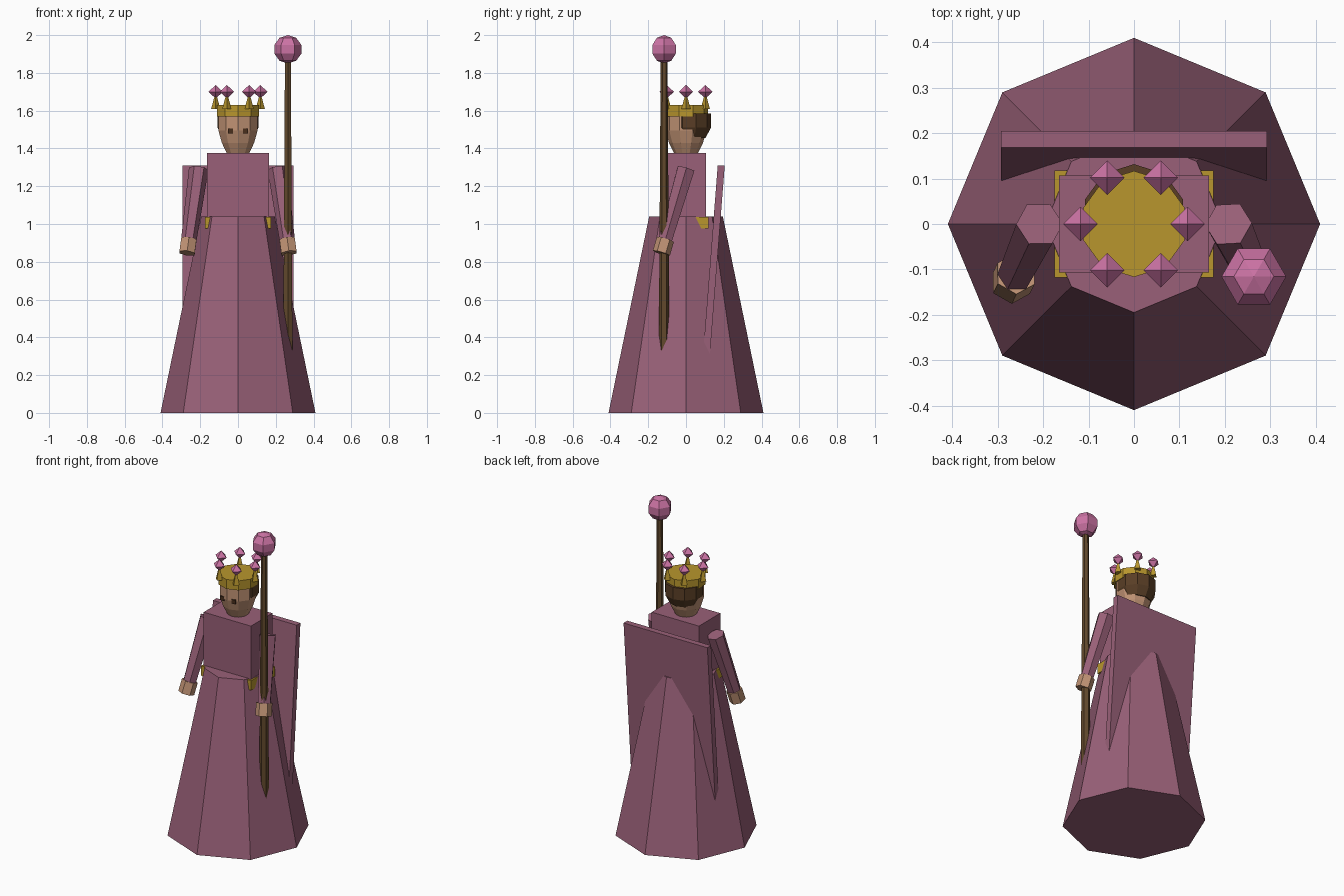
import bpy, bmesh, math
from mathutils import Vector, Matrix

if "Cube" in bpy.data.objects:
    bpy.data.objects.remove(bpy.data.objects["Cube"])


def material(name, rgb):
    m = bpy.data.materials.new(name)
    m.diffuse_color = (*rgb, 1)
    m.use_nodes = True
    m.node_tree.nodes["Principled BSDF"].inputs["Base Color"].default_value = m.diffuse_color
    return m


ROBE = material("mauve_cloth", (0.32, 0.118, 0.188))
GEM = material("pink_gem", (0.60, 0.17, 0.37))
GOLD = material("gold", (0.48, 0.305, 0.026))
SKIN = material("skin", (0.53, 0.29, 0.175))
WOOD = material("dark_wood", (0.122, 0.066, 0.025))
HAIR = material("brown_hair", (0.10, 0.048, 0.019))
EYE = material("dark_eye", (0.065, 0.028, 0.012))


def finish(name, bm, mat):
    bmesh.ops.recalc_face_normals(bm, faces=bm.faces)
    me = bpy.data.meshes.new(name)
    bm.to_mesh(me)
    bm.free()
    me.materials.append(mat)
    ob = bpy.data.objects.new(name, me)
    bpy.context.collection.objects.link(ob)
    return ob


def lathe(name, profile, n, mat, loc=(0, 0, 0), phase=-90, axis=(0, 0, 1)):
    """Stack n-sided rings (radius, height) along an axis; radius 0 makes a tip."""
    bm = bmesh.new()
    q = Vector((0, 0, 1)).rotation_difference(Vector(axis))
    rings = []
    for r, z in profile:
        angles = [math.radians(phase) + math.tau * i / n for i in range(n if r else 1)]
        rings.append([bm.verts.new(q @ Vector((r * math.cos(a), r * math.sin(a), z)) + Vector(loc))
                      for a in angles])
    for a, b in zip(rings, rings[1:]):
        for i in range(n):
            j = (i + 1) % n
            vs = [a[i % len(a)], a[j % len(a)], b[j % len(b)], b[i % len(b)]]
            bm.faces.new(list(dict.fromkeys(vs)))
    for ring in (rings[0], rings[-1]):
        if len(ring) > 1:
            bm.faces.new(ring)
    return finish(name, bm, mat)


def box(name, lo, hi, mat, shear=0):
    """Box between two corners; shear slides y with height below the top."""
    bm = bmesh.new()
    lo, hi = Vector(lo), Vector(hi)
    bmesh.ops.create_cube(bm, size=1, matrix=Matrix.Translation((lo + hi) / 2)
                          @ Matrix.Diagonal((*(hi - lo), 1)))
    for v in bm.verts:
        v.co.y -= shear * (hi.z - v.co.z)
    return finish(name, bm, mat)


# Robe, belt and cape
lathe("skirt", [(0.41, 0), (0.195, 1.04)], 8, ROBE)
box("torso", (-0.165, -0.107, 1.0), (0.165, 0.107, 1.375), ROBE)
box("belt", (-0.175, -0.118, 0.975), (0.175, 0.118, 1.037), GOLD)
box("cape", (-0.293, 0.168, 0.2), (0.293, 0.205, 1.31), ROBE, shear=0.078)

# Head, hair and eyes
lathe("head", [(0.055, 1.36), (0.09, 1.43), (0.109, 1.495), (0.109, 1.58)], 10, SKIN)
lathe("hair", [(0.085, 1.455), (0.114, 1.51), (0.114, 1.585)], 10, HAIR, (0, 0.018, 0))

# Crown with six gem-tipped points
lathe("crown_band", [(0.117, 1.57), (0.117, 1.63)], 10, GOLD)
for k in range(6):
    a = math.tau * k / 6
    p = (0.118 * math.cos(a), 0.118 * math.sin(a), 0)
    lathe("crown_point", [(0.024, 1.61), (0, 1.70)], 4, GOLD, p)
    lathe("crown_gem", [(0, 1.664), (0.038, 1.70), (0, 1.736)], 4, GEM, p)

# Arms, hands and eyes on both sides
for s, side in ((-1, "right"), (1, "left")):
    shoulder = Vector((0.208 * s, 0, 1.292))
    hand = Vector((0.265 * s, -0.12, 0.882))
    d = (hand - shoulder).normalized()
    length = (hand - shoulder).length
    lathe(side + "_arm", [(0.052, 0), (0.04, length)], 6, ROBE, shoulder, axis=-d).data.transform(
        Matrix.Translation(shoulder) @ Matrix.Rotation(math.pi, 4, d.orthogonal())
        @ Matrix.Translation(-shoulder))
    lathe(side + "_hand", [(0.047, -0.038), (0.047, 0.038)], 6, SKIN, hand, axis=-d)
    box(side + "_eye", (0.04 * s - 0.013, -0.103, 1.48), (0.04 * s + 0.013, -0.094, 1.506), EYE)

# Staff topped with a faceted orb
lathe("staff", [(0.03, 0.05), (0.018, 1.87)], 6, WOOD, (0.264, -0.116, 0))
orb = [(0.075 * math.sin(math.pi * i / 5) if 0 < i < 5 else 0, -0.075 * math.cos(math.pi * i / 5))
       for i in range(6)]
lathe("staff_orb", orb, 6, GEM, (0.264, -0.116, 1.925), phase=0)
